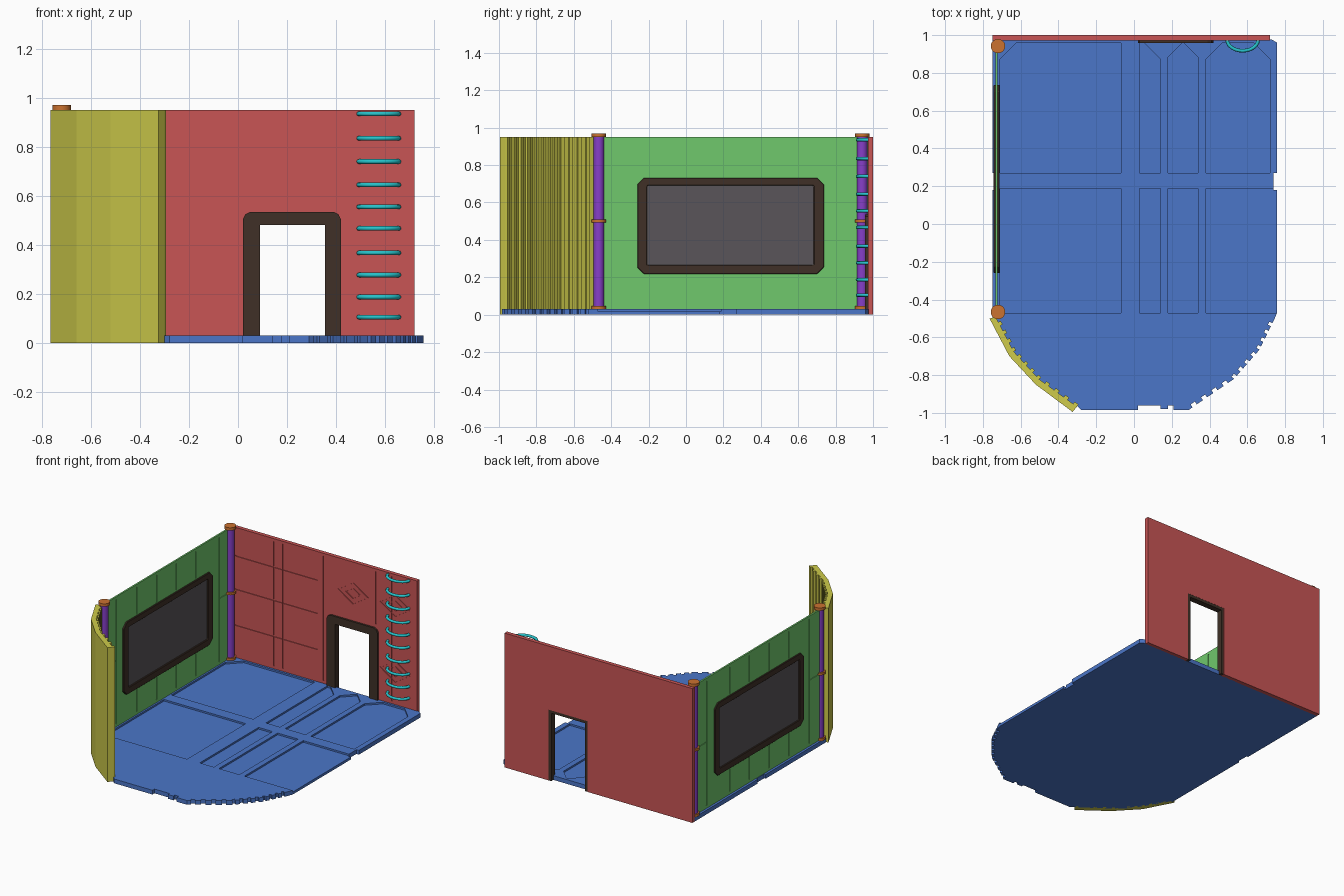
import bpy, bmesh, math
from mathutils import Vector

if "Cube" in bpy.data.objects:
    bpy.data.objects.remove(bpy.data.objects["Cube"])

AX = {'x': lambda a, b, d: (d, a, b), 'y': lambda a, b, d: (a, d, b), 'z': lambda a, b, d: (a, b, d)}


def material(name, rgb):
    m = bpy.data.materials.new(name)
    m.diffuse_color = (*rgb, 1)
    m.use_nodes = True
    m.node_tree.nodes["Principled BSDF"].inputs["Base Color"].default_value = m.diffuse_color
    return m


BLUE = material("blue", (0.07, 0.18, 0.58))
RED = material("red", (0.58, 0.09, 0.09))
GREEN = material("green", (0.16, 0.58, 0.15))
YELLOW = material("yellow", (0.62, 0.6, 0.07))
PURPLE = material("purple", (0.24, 0.05, 0.58))
ORANGE = material("orange", (0.6, 0.17, 0.03))
CYAN = material("cyan", (0.02, 0.55, 0.6))
BROWN = material("dark_brown", (0.05, 0.03, 0.02))
GLASS = material("dark_glass", (0.1, 0.09, 0.1))


def finish(name, bm, mat):
    bmesh.ops.recalc_face_normals(bm, faces=bm.faces)
    me = bpy.data.meshes.new(name)
    bm.to_mesh(me)
    bm.free()
    ob = bpy.data.objects.new(name, me)
    bpy.context.collection.objects.link(ob)
    if mat:
        me.materials.append(mat)
    return ob


def add_prism(bm, pts, axis, d0, d1):
    lo, hi = ([bm.verts.new(AX[axis](a, b, d)) for a, b in pts] for d in (d0, d1))
    bm.faces.new(lo[::-1])
    bm.faces.new(hi)
    for i in range(len(pts)):
        j = (i + 1) % len(pts)
        bm.faces.new((lo[i], lo[j], hi[j], hi[i]))


def add_ring(bm, outer, inner, axis, d0, d1):
    loops = [[bm.verts.new(AX[axis](a, b, d)) for a, b in pts]
             for pts, d in ((outer, d0), (outer, d1), (inner, d1), (inner, d0))]
    n = len(outer)
    for k in range(4):
        p, q = loops[k], loops[(k + 1) % 4]
        for i in range(n):
            bm.faces.new((p[i], p[(i + 1) % n], q[(i + 1) % n], q[i]))


def rect(a0, a1, b0, b1, c=(0, 0, 0, 0)):
    """Rectangle with corner chamfers: low-left, low-right, top-right, top-left."""
    out = []
    for (x, y), (u, v), k, swap in (((a0, b0), (1, 1), c[0], 1), ((a1, b0), (-1, 1), c[1], 0),
                                    ((a1, b1), (-1, -1), c[2], 1), ((a0, b1), (1, -1), c[3], 0)):
        if not k:
            out.append((x, y))
        else:
            pair = [(x + u * k, y), (x, y + v * k)]
            out += pair[::-1] if swap else pair
    return out


def prism(name, pts, axis, d0, d1, mat):
    bm = bmesh.new()
    add_prism(bm, pts, axis, d0, d1)
    return finish(name, bm, mat)


def carve(ob, bm):
    cutter = finish("cutter", bm, None)
    cutter.hide_render = True
    m = ob.modifiers.new("carve", 'BOOLEAN')
    m.operation, m.solver, m.object, m.use_self = 'DIFFERENCE', 'EXACT', cutter, True
    dg = bpy.context.evaluated_depsgraph_get()
    me = bpy.data.meshes.new_from_object(ob.evaluated_get(dg))
    ob.modifiers.clear()
    ob.data = me
    bpy.data.objects.remove(cutter)


def teeth(path, n, depth):
    """Stepped ribs along a polyline, rising to its left side."""
    out = []
    for p, q in zip(path, path[1:]):
        p, q = Vector(p), Vector(q)
        d = q - p
        nrm = Vector((-d.y, d.x)).normalized() * depth
        for k in range(n):
            a, b, c = (p + d * ((k + t) / n) for t in (0, 0.6, 1))
            out += [tuple(a), tuple(b), tuple(b + nrm), tuple(c + nrm)]
    return out + [path[-1]]


# Floor: rounded front, notched edges, recessed panels
front = [(-0.745, -0.50), (-0.665, -0.665), (-0.53, -0.82), (-0.31, -0.97)]
right_front = [(-x, y) for x, y in teeth(front, 4, 0.018)]
outline = [(-0.735, -0.50), (-0.65, -0.67), (-0.515, -0.83), (-0.30, -0.965), (-0.28, -0.985), (0.02, -0.985),
           (0.02, -0.962), (0.14, -0.962), (0.14, -0.98), (0.18, -0.98), (0.18, -0.962), (0.21, -0.962),
           (0.21, -0.985), (0.29, -0.985)]
outline += right_front[::-1]
outline += [(0.757, -0.47), (0.757, 0.18), (0.738, 0.18), (0.738, 0.27), (0.757, 0.27), (0.757, 0.96), (0.73, 0.976),
            (-0.75, 0.976), (-0.75, 0.27), (-0.738, 0.27), (-0.738, 0.18), (-0.75, 0.18), (-0.75, -0.5)]
floor = prism("floor", outline, 'z', 0, 0.03, BLUE)
bm = bmesh.new()
c = 0.085
for x0, x1, cut in ((-0.71, -0.07, (0, 0, 0, c)), (0.03, 0.14, (0, 0, c, 0)),
                    (0.18, 0.34, (0, 0, 0.075, 0.075)), (0.38, 0.72, (0, 0, c, c))):
    add_prism(bm, rect(x0, x1, 0.27, 0.957, cut), 'z', 0.018, 0.05)
    add_prism(bm, rect(x0, x1 if x1 < 0.7 else 0.78, -0.47, 0.187), 'z', 0.018, 0.05)
carve(floor, bm)

# Back wall: doorway, panel grooves and diamond grooves
wall = prism("back_wall", rect(-0.75, 0.72, 0, 0.95), 'y', 0.972, 1.0, RED)
bm = bmesh.new()
add_prism(bm, rect(0.07, 0.375, -0.1, 0.50), 'y', 0.9, 1.1)
carve(wall, bm)
bm = bmesh.new()
for x, z0 in ((-0.40, 0.05), (-0.33, 0.05), (-0.01, 0.05), (0.40, 0.56), (0.525, 0.05)):
    add_prism(bm, rect(x - 0.004, x + 0.004, z0, 0.93), 'y', 0.96, 0.978)
for x0, x1, z in ((-0.7, -0.06, 0.515), (-0.7, -0.06, 0.26), (-0.7, -0.06, 0.75)):
    add_prism(bm, rect(x0, x1, z - 0.004, z + 0.004), 'y', 0.96, 0.977)
carve(wall, bm)
bm = bmesh.new()
for cx, cz in ((0.22, 0.73), (0.55, 0.73), (0.55, 0.265)):
    for s in (0.12, 0.06):
        dia = lambda r: [(cx + r, cz), (cx, cz + r * 0.65), (cx - r, cz), (cx, cz - r * 0.65)]
        add_ring(bm, dia(s), dia(s - 0.009), 'y', 0.96, 0.9765)
carve(wall, bm)

# Door surround and lining
k = 0.03
prism("door_frame", [(0.02, 0.025), (0.02, 0.535 - k), (0.03, 0.525), (0.02 + k, 0.535), (0.42 - k, 0.535),
                     (0.41, 0.525), (0.42, 0.535 - k), (0.42, 0.025), (0.355, 0.025), (0.355, 0.48),
                     (0.09, 0.48), (0.09, 0.025)], 'y', 0.958, 0.974, BROWN)
prism("door_lining", [(0.07, 0.0), (0.07, 0.5), (0.375, 0.5), (0.375, 0.0), (0.355, 0.0), (0.355, 0.48),
                      (0.09, 0.48), (0.09, 0.0)], 'y', 0.974, 0.999, BROWN)

# Side wall: thin sheet grooved on both faces, with a window opening
side = prism("side_wall", rect(-0.465, 0.975, 0.02, 0.95), 'x', -0.734, -0.722, GREEN)
bm = bmesh.new()
add_prism(bm, rect(-0.22, 0.70, 0.26, 0.70), 'x', -0.8, -0.6)
carve(side, bm)
for d0, d1 in ((-0.726, -0.70), (-0.75, -0.730)):
    bm = bmesh.new()
    for y in (-0.33, -0.10, 0.12, 0.34, 0.56, 0.82):
        spans = ((0.05, 0.93),) if y in (-0.33, 0.82) else ((0.05, 0.21), (0.74, 0.93))
        for z0, z1 in spans:
            add_prism(bm, rect(y - 0.004, y + 0.004, z0, z1), 'x', d0, d1)
    for y0, y1 in ((-0.44, -0.34), (0.83, 0.91)):
        add_prism(bm, rect(y0, y1, 0.496, 0.504), 'x', d0, d1)
    carve(side, bm)

# Window frame and pane
bm = bmesh.new()
add_ring(bm, rect(-0.26, 0.737, 0.218, 0.732, (0.035,) * 4), rect(-0.208, 0.683, 0.265, 0.69, (0.004,) * 4),
         'x', -0.743, -0.711)
frame = finish("window_frame", bm, BROWN)
bev = frame.modifiers.new("soft_edges", 'BEVEL')
bev.width, bev.segments = 0.006, 1
prism("window_pane", rect(-0.22, 0.695, 0.255, 0.70), 'x', -0.735, -0.721, GLASS)

# Curved front wall, ribbed on the inside
outer = [(-0.765, -0.50), (-0.66, -0.70), (-0.52, -0.85), (-0.325, -0.995)]
inner = [(-0.732, -0.492), (-0.637, -0.675), (-0.502, -0.822), (-0.302, -0.967)]
prism("curved_wall", outer + teeth(inner, 4, 0.014)[::-1], 'z', 0, 0.95, YELLOW)


# Corner posts with collars
def cylinder(name, x, y, z0, z1, r, mat, n=20):
    ob = prism(name, [(x + r * math.cos(i * math.tau / n), y + r * math.sin(i * math.tau / n)) for i in range(n)],
               'z', z0, z1, mat)
    bpy.ops.object.select_all(action='DESELECT')
    ob.select_set(True)
    bpy.context.view_layer.objects.active = ob
    bpy.ops.object.shade_smooth_by_angle(angle=math.radians(40))


for tag, y in (("rear", 0.942), ("front", -0.466)):
    cylinder(tag + "_post", -0.72, y, 0.02, 0.955, 0.028, PURPLE)
    for part, z0, z1 in (("foot", 0.028, 0.046), ("collar", 0.493, 0.510), ("cap", 0.950, 0.970)):
        cylinder(tag + "_post_" + part, -0.72, y, z0, z1, 0.038, ORANGE)

# Ladder rungs: bent half hoops on the back wall
cu = bpy.data.curves.new("rung_path", 'CURVE')
cu.dimensions, cu.bevel_depth, cu.bevel_resolution, cu.use_fill_caps = '3D', 0.0095, 2, True
for z in (0.105, 0.187, 0.277, 0.367, 0.467, 0.555, 0.645, 0.74, 0.835, 0.935):
    sp = cu.splines.new('POLY')
    sp.points.add(12)
    for i, p in enumerate(sp.points):
        a = math.pi * i / 12
        p.co = (0.575 - 0.082 * math.cos(a), 0.975 - 0.058 * math.sin(a), z, 1)
tmp = bpy.data.objects.new("rung_path", cu)
bpy.context.collection.objects.link(tmp)
me = bpy.data.meshes.new_from_object(tmp.evaluated_get(bpy.context.evaluated_depsgraph_get()))
bpy.data.objects.remove(tmp)
me.materials.clear()
me.materials.append(CYAN)
me.shade_smooth()
bpy.context.collection.objects.link(bpy.data.objects.new("ladder_rungs", me))
